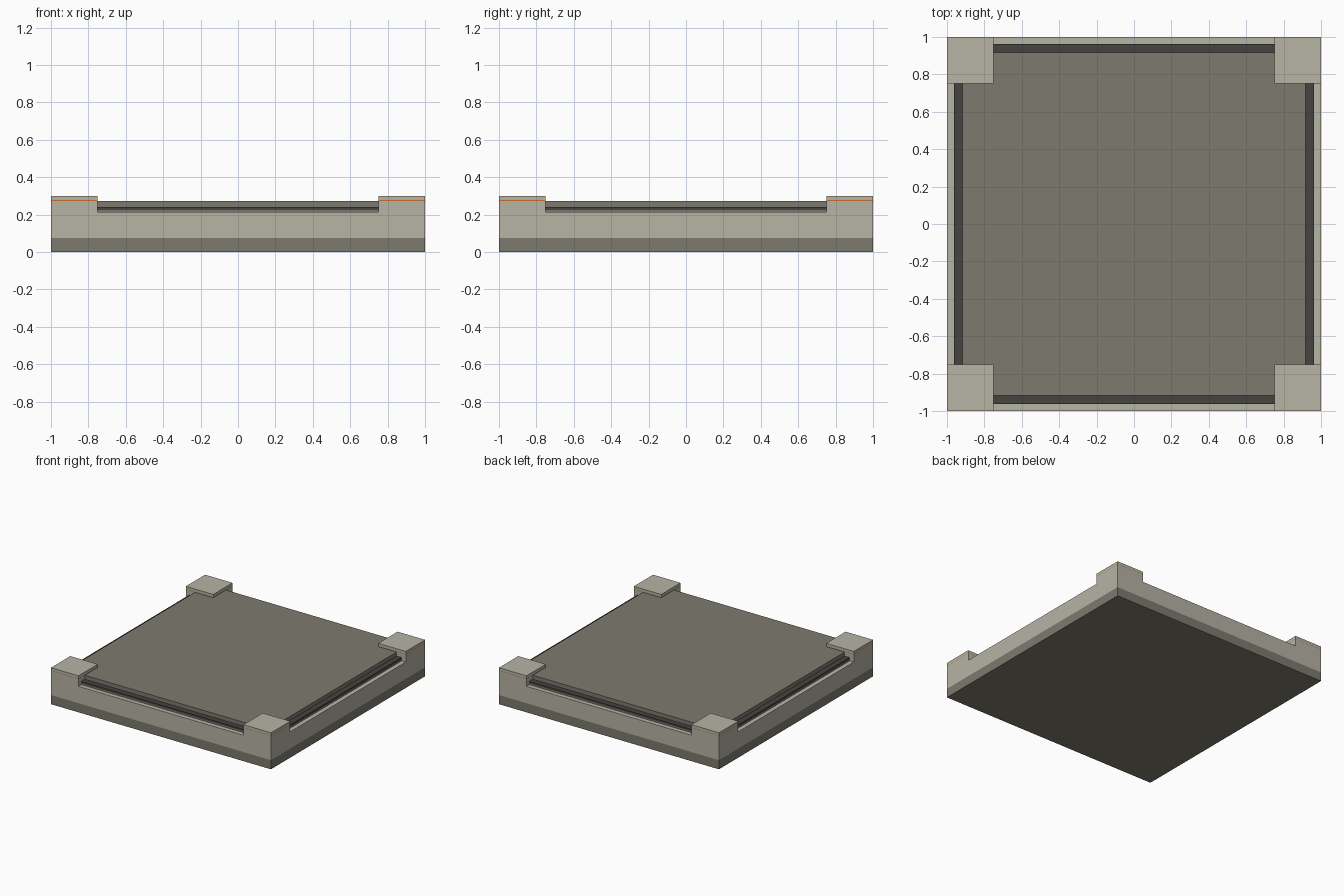
import bpy, bmesh

if "Cube" in bpy.data.objects:
    bpy.data.objects.remove(bpy.data.objects["Cube"])


def srgb(r, g, b):
    def lin(c):
        c /= 255
        return c / 12.92 if c <= 0.04045 else ((c + 0.055) / 1.055) ** 2.4
    return (lin(r), lin(g), lin(b), 1)


def material(name, rgb):
    m = bpy.data.materials.new(name)
    m.diffuse_color = srgb(*rgb)
    m.use_nodes = True
    m.node_tree.nodes["Principled BSDF"].inputs["Base Color"].default_value = m.diffuse_color
    return m


light = material("light_stone", (183, 179, 165))
mid = material("mid_grey", (125, 122, 110))
dark = material("dark_gap", (68, 69, 64))
orange = material("orange_trim", (200, 110, 40))


def box(name, mat, x0, x1, y0, y1, z0, z1):
    bm = bmesh.new()
    bmesh.ops.create_cube(bm, size=1)
    for v in bm.verts:
        v.co = (x1 if v.co.x > 0 else x0,
                y1 if v.co.y > 0 else y0,
                z1 if v.co.z > 0 else z0)
    me = bpy.data.meshes.new(name)
    bm.to_mesh(me)
    bm.free()
    me.materials.append(mat)
    ob = bpy.data.objects.new(name, me)
    bpy.context.collection.objects.link(ob)
    return ob


def slab(name, mat, half, z0, z1):
    return box(name, mat, -half, half, -half, half, z0, z1)


# Stacked square layers: plinth, wall block, recessed step, dark gap, floor plate
slab("plinth", mid, 1.0, 0, 0.075)
slab("wall_block", light, 1.0, 0.075, 0.213)
slab("floor_step", mid, 0.963, 0.213, 0.225)
slab("floor_gap", dark, 0.963, 0.225, 0.24)
slab("floor_plate", mid, 0.917, 0.24, 0.273)

# Corner posts, each with a hairline trim seam under its cap
for sx in (-1, 1):
    for sy in (-1, 1):
        xs = sorted((sx * 0.75, sx))
        ys = sorted((sy * 0.75, sy))
        tag = ("left" if sx < 0 else "right") + "_" + ("front" if sy < 0 else "back")
        box("post_" + tag, light, *xs, *ys, 0.213, 0.274)
        box("post_trim_" + tag, orange, *xs, *ys, 0.274, 0.277)
        box("post_cap_" + tag, light, *xs, *ys, 0.277, 0.3)
